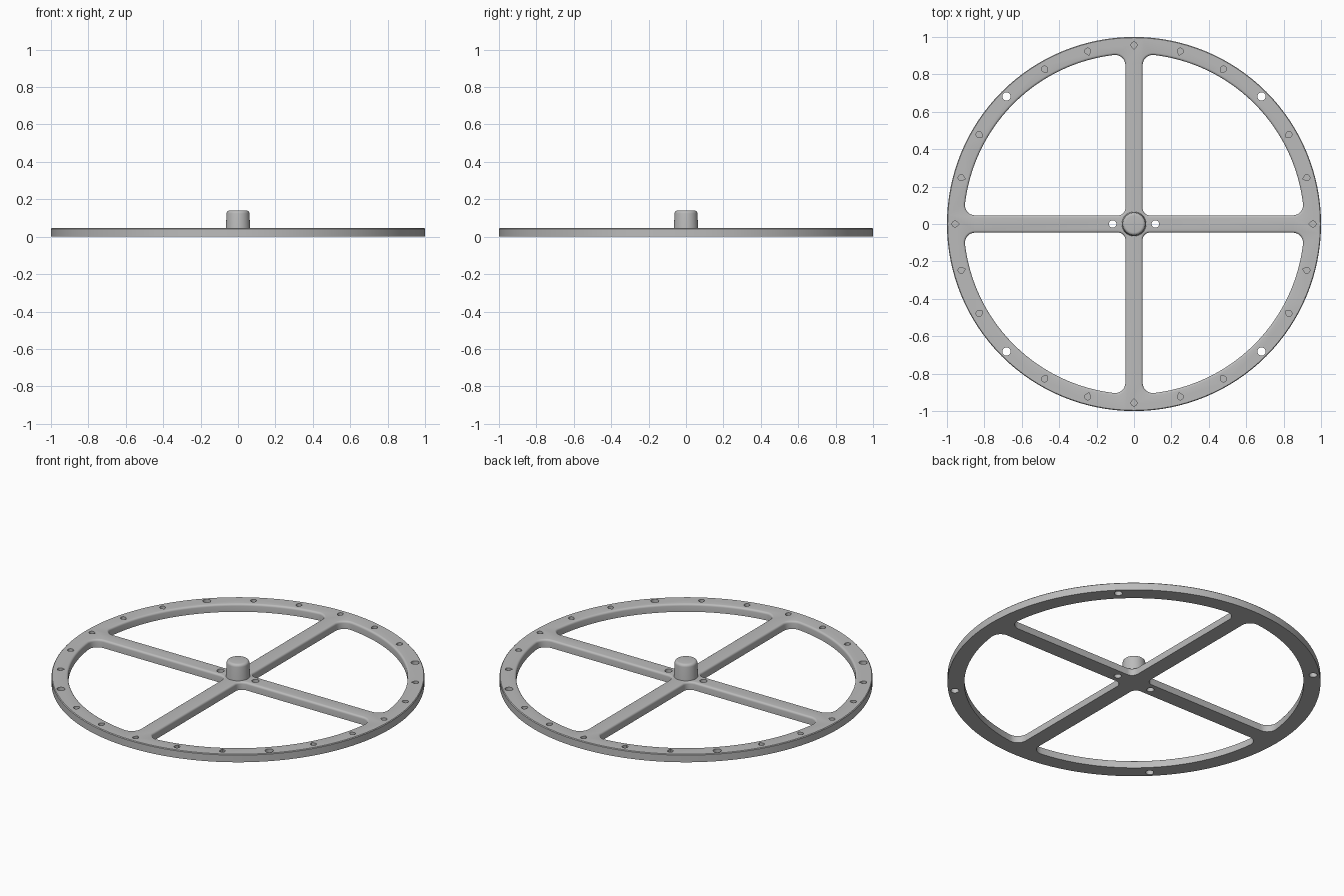
import bpy
import bmesh
from math import sin, cos, pi, sqrt, asin, radians

if "Cube" in bpy.data.objects:
    bpy.data.objects.remove(bpy.data.objects["Cube"])

RIM, INNER, SPOKE, THICK = 1.0, 0.91, 0.046, 0.046
ROUND = 0.012

grey = bpy.data.materials.new("plain grey")
grey.use_nodes = True
grey.diffuse_color = (0.5, 0.5, 0.5, 1)
grey.node_tree.nodes["Principled BSDF"].inputs["Base Color"].default_value = (0.5, 0.5, 0.5, 1)


def arc(cx, cy, r, a0, a1, n):
    return [(cx + r * cos(a0 + (a1 - a0) * i / n), cy + r * sin(a0 + (a1 - a0) * i / n))
            for i in range(n + 1)]


def circle(x, y, r, n=24):
    return arc(x, y, r, 0, 2 * pi, n)[:-1]


def pocket(d):
    """Quarter opening between two spokes, grown outward by d."""
    big, w, f, g = INNER + d, SPOKE - d, 0.055 + d, 0.04 + d
    c = w + f
    e = sqrt((big - f) ** 2 - c ** 2)
    t = asin(c / (big - f))
    return (arc(e, c, f, -pi / 2, t, 8) + arc(0, 0, big, t, pi / 2 - t, 40)[1:-1]
            + arc(c, e, f, pi / 2 - t, pi, 8) + arc(w + g, w + g, g, pi, 1.5 * pi, 8))


def teardrop(angle, r=0.016):
    """Small mark in the rim with its point toward the centre."""
    pts = arc(0, 0, r, -0.7 * pi, 0.7 * pi, 12) + [(-1.45 * r, 0)]
    return [(cos(angle) * (x + 0.957) - sin(angle) * y,
             sin(angle) * (x + 0.957) + cos(angle) * y) for x, y in pts]


def loft(bm, layers):
    """Closed solid through (z, outline) layers."""
    rings = [[bm.verts.new((x, y, z)) for x, y in pts] for z, pts in layers]
    n = len(rings[0])
    for a, b in zip(rings, rings[1:]):
        for i in range(n):
            j = (i + 1) % n
            bm.faces.new((a[i], a[j], b[j], b[i]))
    bm.faces.new(rings[0][::-1])
    bm.faces.new(rings[-1])


def make(name, solids):
    bm = bmesh.new()
    for layers in solids:
        loft(bm, layers)
    bmesh.ops.recalc_face_normals(bm, faces=bm.faces)
    mesh = bpy.data.meshes.new(name)
    bm.to_mesh(mesh)
    bm.free()
    mesh.materials.append(grey)
    obj = bpy.data.objects.new(name, mesh)
    bpy.context.collection.objects.link(obj)
    return obj


def smooth(obj, degrees):
    bpy.ops.object.select_all(action='DESELECT')
    obj.select_set(True)
    bpy.context.view_layer.objects.active = obj
    bpy.ops.object.shade_smooth_by_angle(angle=radians(degrees))


# Solid disc with a slight edge chamfer
wheel = make("spoked_wheel", [[
    (0, circle(0, 0, RIM, 128)), (THICK - 0.004, circle(0, 0, RIM, 128)),
    (THICK, circle(0, 0, RIM - 0.004, 128))]])

# Four openings whose upper edges flare into a rounded lip
base = [(-0.1, pocket(0))]
for i in range(5):
    a = i / 4 * pi / 2
    base.append((THICK - ROUND * (1 - sin(a)), pocket(ROUND * (1 - cos(a)))))
base.append((0.1, pocket(ROUND)))
openings = []
for q in range(4):
    c, s = round(cos(q * pi / 2)), round(sin(q * pi / 2))
    openings.append([(z, [(c * x - s * y, s * x + c * y) for x, y in pts]) for z, pts in base])

# Through holes in the rim and beside the hub
spots = [(sx * 0.682, sy * 0.682, 0.022) for sx in (-1, 1) for sy in (-1, 1)]
spots += [(-0.114, 0, 0.02), (0.114, 0, 0.02)]
holes = [[(-0.1, circle(*p)), (0.1, circle(*p))] for p in spots]

# Shallow rim marks every fifteen degrees, skipping the holes
marks = [[(0.025, teardrop(k * pi / 12)), (0.1, teardrop(k * pi / 12))]
         for k in range(24) if k % 6 != 3]

cutter = make("opening_cutter", openings + holes + marks)
cutter.hide_render = True
mod = wheel.modifiers.new("openings", 'BOOLEAN')
mod.operation = 'DIFFERENCE'
mod.solver = 'EXACT'
mod.object = cutter
bpy.context.view_layer.objects.active = wheel
wheel.select_set(True)
bpy.ops.object.modifier_apply(modifier=mod.name)
bpy.data.objects.remove(cutter)
smooth(wheel, 30)

# Tapered hub with a rounded top
top, edge = 0.14, 0.016
layers = [(0.03, circle(0, 0, 0.066, 48))]
for i in range(6):
    a = i / 5 * pi / 2
    layers.append((top - edge * (1 - sin(a)), circle(0, 0, 0.061 - edge * (1 - cos(a)), 48)))
hub = make("hub", [layers])
smooth(hub, 35)
